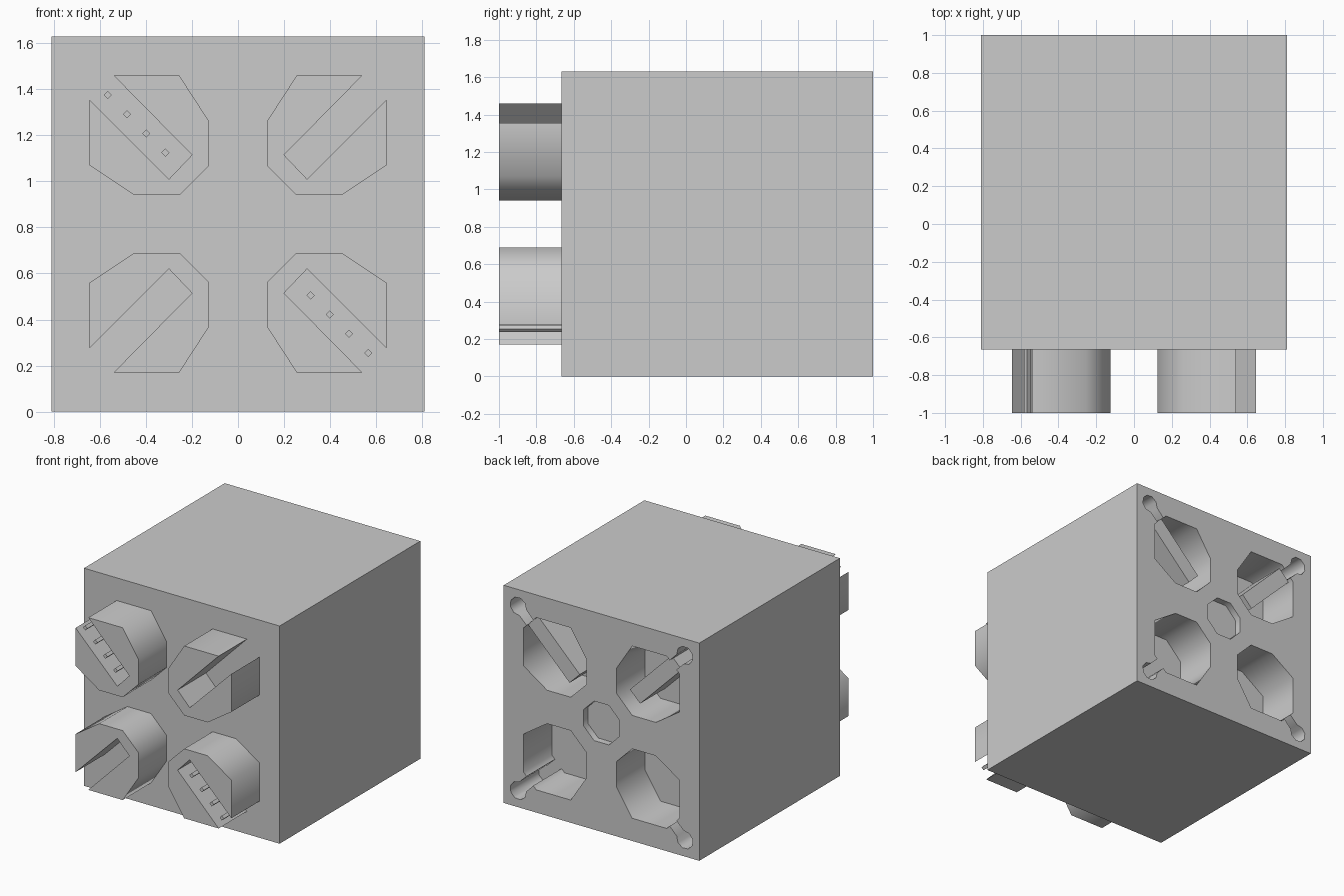
import bpy, bmesh, math
from mathutils import Matrix

if "Cube" in bpy.data.objects:
    bpy.data.objects.remove(bpy.data.objects["Cube"])

MID = 0.815        # height of the block centre
FRONT = -0.665     # front face of the block
DEPTH = 0.335      # peg length and socket depth

grey = bpy.data.materials.new("light_grey")
grey.use_nodes = True
colour = (0.6, 0.6, 0.6, 1)
grey.diffuse_color = colour
grey.node_tree.nodes["Principled BSDF"].inputs["Base Color"].default_value = colour


def prism(name, points, y0, y1, sx=1, sz=1):
    """Extrude an outline, given around the block centre, from y0 to y1."""
    bm = bmesh.new()
    face = bm.faces.new([bm.verts.new((sx * x, y0, MID + sz * z)) for x, z in points])
    side = bmesh.ops.extrude_face_region(bm, geom=[face])["geom"]
    verts = [v for v in side if isinstance(v, bmesh.types.BMVert)]
    bmesh.ops.translate(bm, verts=verts, vec=(0, y1 - y0, 0))
    bmesh.ops.recalc_face_normals(bm, faces=bm.faces)
    mesh = bpy.data.meshes.new(name)
    bm.to_mesh(mesh)
    bm.free()
    mesh.materials.append(grey)
    obj = bpy.data.objects.new(name, mesh)
    bpy.context.collection.objects.link(obj)
    return obj


def activate(obj):
    bpy.ops.object.select_all(action='DESELECT')
    obj.select_set(True)
    bpy.context.view_layer.objects.active = obj


def cut(obj, cutter):
    mod = obj.modifiers.new("cut", 'BOOLEAN')
    mod.operation = 'DIFFERENCE'
    mod.solver = 'EXACT'
    mod.object = cutter
    activate(obj)
    bpy.ops.object.modifier_apply(modifier=mod.name)
    bpy.data.objects.remove(cutter)


def smooth(obj):
    activate(obj)
    bpy.ops.object.shade_smooth_by_angle(angle=math.radians(58))


def ring(x, z, radius, count, start=0.0, sweep=math.tau):
    return [(x + radius * math.cos(start + sweep * i / count),
             z + radius * math.sin(start + sweep * i / count)) for i in range(count)]


# Shared quarter outline: an eight-sided shape open at its outer corner
octagon = [(.54, .645), (.255, .645), (.125, .445), (.125, .255),
           (.255, .125), (.45, .125), (.645, .255), (.645, .54)]
slot = [(.30, .195), (.20, .30)]
keyhole = ring(.69, .69, .067, 8, math.radians(-98), math.radians(327))[:8]
socket = octagon + [(.62, .565)] + keyhole + [(.565, .62)]
corners = [(sx, sz) for sz in (1, -1) for sx in (1, -1)]
names = {(1, 1): "upper_left", (-1, 1): "upper_right",
         (1, -1): "lower_left", (-1, -1): "lower_right"}

# Block with four keyed sockets and a shallow central recess at the back
half = .81
body = prism("block", [(-half, -MID), (half, -MID), (half, MID), (-half, MID)], FRONT, 1)
for sx, sz in corners:
    cut(body, prism("socket_cutter", socket, 1 - DEPTH, 1.1, sx, sz))
cut(body, prism("recess_cutter", ring(0, 0, .16, 8, math.pi / 8), .95, 1.1))
smooth(body)

for sx, sz in corners:
    where = names[sx, sz]
    # Slotted peg on the front
    smooth(prism("peg_" + where, octagon + slot, FRONT, FRONT - DEPTH, sx, sz))

    # Contact pins in two opposite slots
    if sx != sz:
        for i in range(4):
            d = .315 + i * .0835
            prism(f"pin_{where}_{i + 1}", ring(d, d - .005, .018, 4), FRONT, -1, sx, sz)

    # Diagonal blade inside the upper sockets
    if sz > 0:
        w = .042
        a, b = .25, .595
        blade = [(a - w, a + w), (a + w, a - w), (b + w, b - w), (b - w, b + w)]
        prism("blade_" + where, blade, 1 - DEPTH, .96, sx, sz)

bpy.ops.object.select_all(action='DESELECT')
